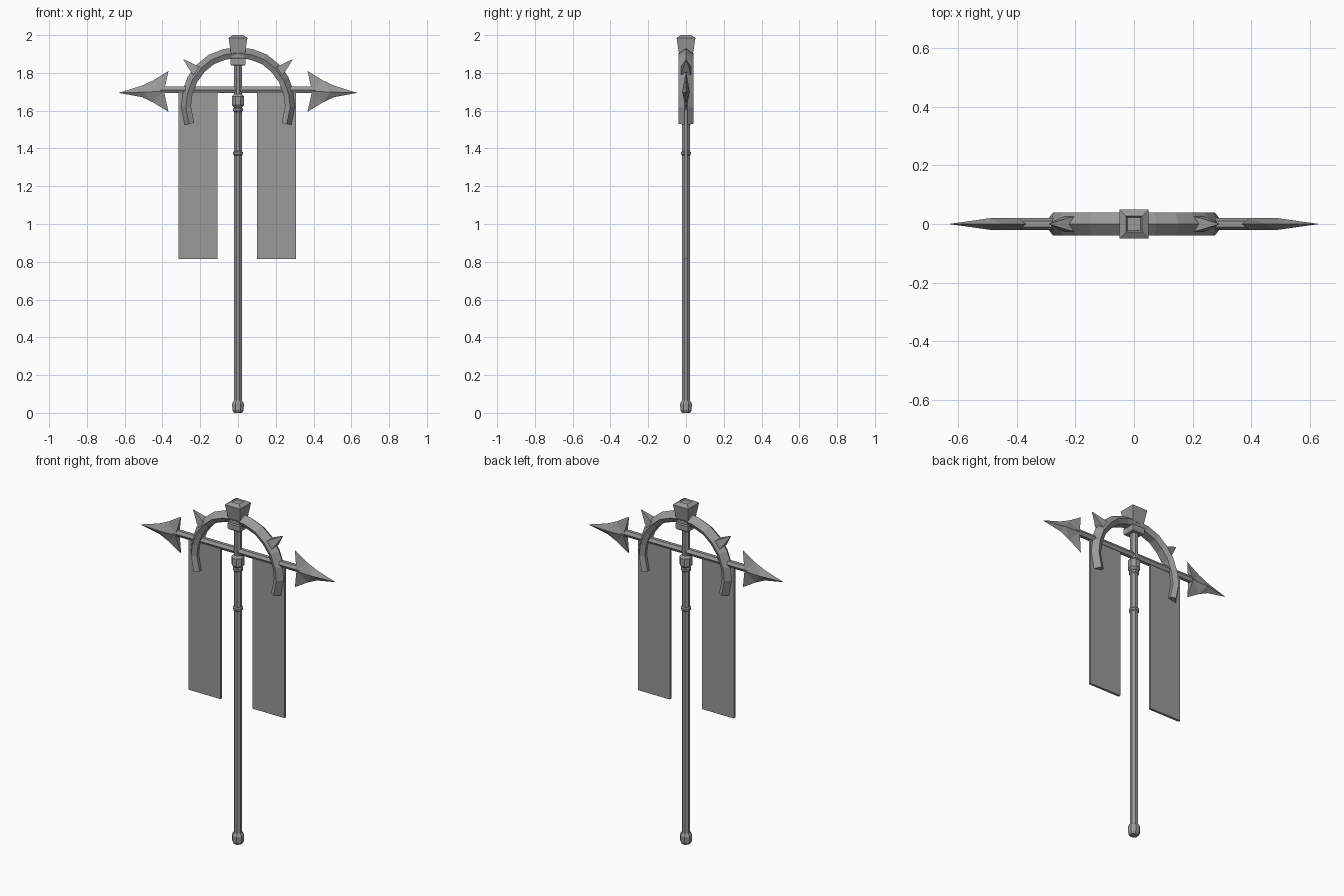
import bpy, bmesh, math
from mathutils import Vector, Matrix

if "Cube" in bpy.data.objects:
    bpy.data.objects.remove(bpy.data.objects["Cube"])

# Dark grey used on every part
grey = bpy.data.materials.new("dark_grey")
grey.diffuse_color = (0.32, 0.32, 0.32, 1)
grey.use_nodes = True
grey.node_tree.nodes["Principled BSDF"].inputs["Base Color"].default_value = grey.diffuse_color


def finish(bm, name):
    bmesh.ops.recalc_face_normals(bm, faces=bm.faces)
    me = bpy.data.meshes.new(name)
    bm.to_mesh(me)
    bm.free()
    me.materials.append(grey)
    ob = bpy.data.objects.new(name, me)
    bpy.context.collection.objects.link(ob)
    return ob


def skin(rings, name):
    """Join equal rings of points into a closed, capped solid."""
    bm = bmesh.new()
    vs = [[bm.verts.new(p) for p in r] for r in rings]
    n = len(vs[0])
    for a, b in zip(vs, vs[1:]):
        for i in range(n):
            bm.faces.new((a[i], a[(i + 1) % n], b[(i + 1) % n], b[i]))
    bm.faces.new(vs[0])
    bm.faces.new(vs[-1])
    return finish(bm, name)


def lathe(name, profile, sides=8, matrix=Matrix()):
    """Turn (radius, height) pairs; radius is measured to the flats."""
    rings = []
    for r, z in profile:
        k = r / math.cos(math.pi / sides)
        rings.append([matrix @ Vector((k * math.cos(a), k * math.sin(a), z))
                      for a in ((i + 0.5) * math.tau / sides for i in range(sides))])
    return skin(rings, name)


# Pole with pommel, rings and knob
lathe("pole", [(0.021, 0.03), (0.021, 1.9)])
lathe("pommel", [(0.022, 0), (0.03, 0.015), (0.031, 0.05), (0.022, 0.065)])
for z in (1.375, 1.605):
    lathe("pole_ring", [(0.02, z - 0.013), (0.026, z - 0.006), (0.026, z + 0.006), (0.02, z + 0.013)])
lathe("knob", [(0.02, 1.615), (0.032, 1.63), (0.032, 1.675), (0.02, 1.69)])

# Square finial with recessed top, and its collar
lathe("finial", [(0.036, 1.895), (0.05, 1.985), (0.027, 2.0), (0.023, 1.994)], 4)
lathe("collar", [(0.036, 1.84), (0.04, 1.848), (0.04, 1.875), (0.034, 1.88), (0.034, 1.9)], 4)

# Crossbar
lathe("crossbar", [(0.017, -0.41), (0.017, 0.41)], 6,
      Matrix.Translation((0, 0, 1.71)) @ Matrix.Rotation(math.pi / 2, 4, 'Y'))

# Arch swept along a symmetric path, ridged on the outside
half = [(0.258, 1.53), (0.276, 1.62), (0.268, 1.69), (0.24, 1.765),
        (0.195, 1.825), (0.14, 1.87), (0.07, 1.897)]
path = [Vector((x, 0, z)) for x, z in half] + [Vector((0, 0, 1.905))]
path += [Vector((-x, 0, z)) for x, z in reversed(half)]
section = [(0.03, 0), (0, 0.04), (-0.027, 0.024), (-0.027, -0.024), (0, -0.04)]
rings = []
for i, p in enumerate(path):
    t = (path[min(i + 1, len(path) - 1)] - path[max(i - 1, 0)]).normalized()
    out = Vector((t.z, 0, -t.x))
    rings.append([p + out * u + Vector((0, v, 0)) for u, v in section])
skin(rings, "arch")

for s in (-1, 1):
    # Arch spike
    m = Matrix.Translation((s * 0.215, 0, 1.805)) @ Matrix.Rotation(s * math.radians(48), 4, 'Y')
    lathe("arch_spike", [(0.027, 0), (0.022, 0.028), (0.001, 0.1)], 4, m)

    # Barbed spearhead, thick along its ridge and thin at the edges
    bm = bmesh.new()

    def v(x, y, z):
        return bm.verts.new((s * x, y, 1.702 + z))

    tip = v(0.632, 0, -0.008)
    ridge = [(v(0.49, y, -0.003), v(0.392, y, 0)) for y in (-0.02, 0.02)]
    for w in (-1, 1):
        a, b, c = [v(x, 0, w * z) for x, z in ((0.51, 0.03), (0.45, 0.058), (0.368, 0.108))]
        for front, back in ridge:
            for f in ((tip, a, front), (a, b, front), (front, b, back), (b, c, back)):
                bm.faces.new(f)
        bm.faces.new((c, ridge[0][1], ridge[1][1]))
    finish(bm, "spearhead")

    # Hanging banner
    bm = bmesh.new()
    bmesh.ops.create_cube(bm, size=1, matrix=Matrix.Translation((s * 0.207 - 0.004, 0, 1.26))
                          @ Matrix.Diagonal((0.206, 0.014, 0.89, 1)))
    finish(bm, "banner")
